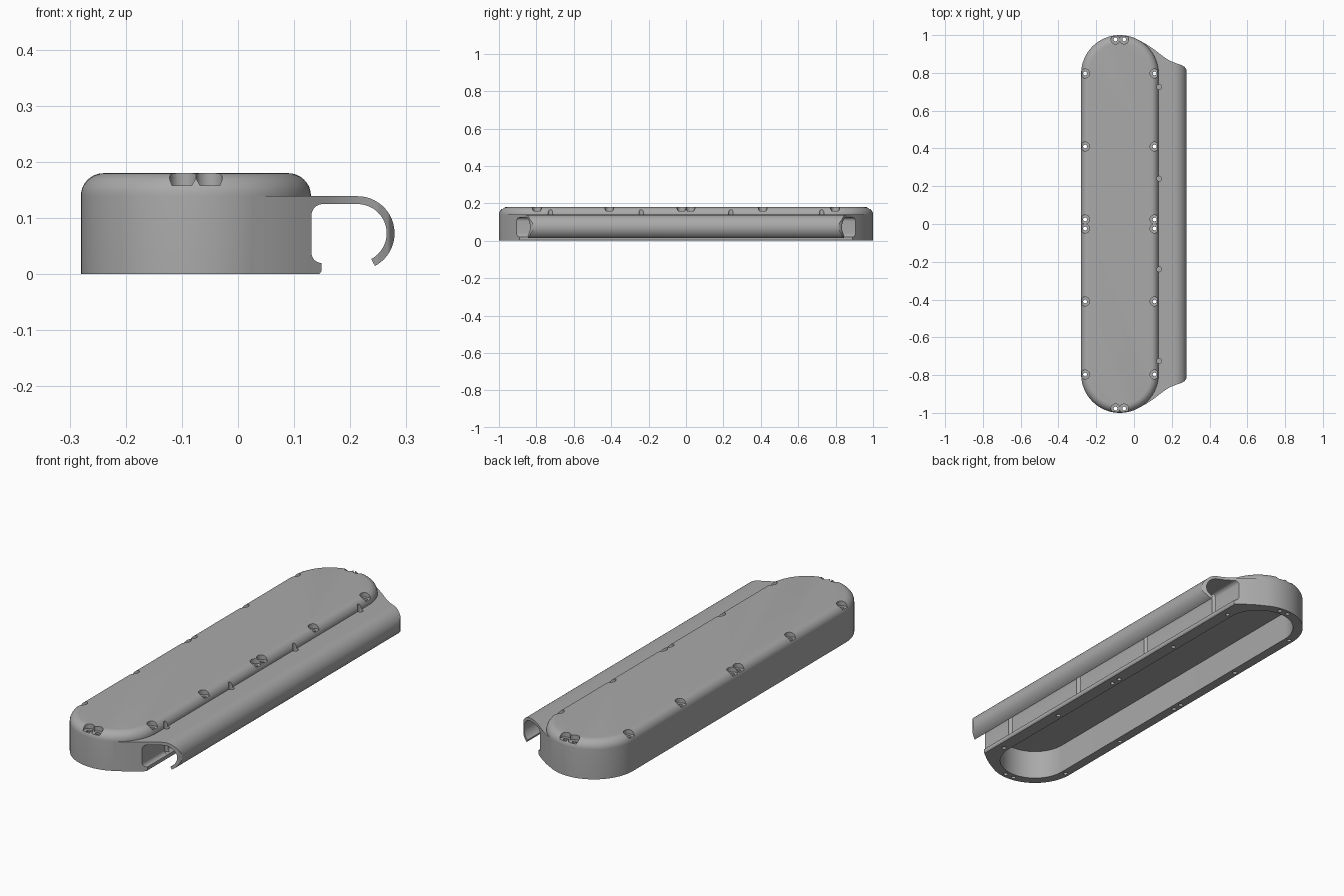
import bpy, bmesh, math
from math import sin, cos, radians

cube = bpy.data.objects.get("Cube")
if cube:
    bpy.data.objects.remove(cube, do_unlink=True)

grey = bpy.data.materials.new("mid grey")
grey.use_nodes = True
colour = (0.4, 0.4, 0.4, 1)
grey.diffuse_color = colour
grey.node_tree.nodes["Principled BSDF"].inputs["Base Color"].default_value = colour

CX, R, END = -0.075, 0.205, 0.795      # body axis, end radius, end centre
TOP, FILLET, RIM = 0.18, 0.04, 0.045


def loft(name, rings):
    """Closed solid through stacked rings of equal length."""
    bm = bmesh.new()
    loops = [[bm.verts.new(p) for p in ring] for ring in rings]
    n = len(loops[0])
    for a, b in zip(loops, loops[1:]):
        for i in range(n):
            j = (i + 1) % n
            bm.faces.new((a[i], a[j], b[j], b[i]))
    bm.faces.new(loops[0][::-1])
    bm.faces.new(loops[-1])
    bmesh.ops.recalc_face_normals(bm, faces=bm.faces)
    mesh = bpy.data.meshes.new(name)
    bm.to_mesh(mesh)
    bm.free()
    mesh.materials.append(grey)
    obj = bpy.data.objects.new(name, mesh)
    bpy.context.collection.objects.link(obj)
    return obj


def arc(cx, cy, r, start, stop, steps):
    angles = [radians(start + (stop - start) * i / steps) for i in range(steps + 1)]
    return [(cx + r * cos(a), cy + r * sin(a)) for a in angles]


def stadium(inset, z):
    r = R - inset
    outline = arc(CX, END, r, 0, 180, 32) + arc(CX, -END, r, 180, 360, 32)
    return [(x, y, z) for x, y in outline]


def post(name, x, y, steps):
    """Round cutter with stepped (radius, height) rings."""
    return loft(name, [[(px, py, z) for px, py in arc(x, y, r, 0, 345, 23)]
                       for r, z in steps])


def combine(target, tool, operation):
    mod = target.modifiers.new(operation, 'BOOLEAN')
    mod.operation, mod.solver, mod.object = operation, 'EXACT', tool
    bpy.context.view_layer.objects.active = target
    bpy.ops.object.modifier_apply(modifier=mod.name)
    bpy.data.objects.remove(tool, do_unlink=True)


# Long rounded body with a filleted top edge
rings = [stadium(0, 0)]
for step in range(9):
    a = radians(90 * step / 8)
    rings.append(stadium(FILLET * (1 - cos(a)), TOP - FILLET + FILLET * sin(a)))
case = loft("clip_case", rings)

# Side hook: cross-section with lower lip, channel and curled arm
section = [(-0.05, 0), (0.145, 0), (0.149, 0.006)]
section += arc(0.149, 0.038, 0.018, 270, 180, 8)
section += arc(0.151, 0.105, 0.02, 180, 90, 8)
section += arc(0.213, 0.073, 0.052, 90, -62, 28)
section += arc(0.213, 0.073, 0.066, -62, 90, 28)
section.append((-0.05, 0.139))
hook = loft("hook", [[(x, y, z) for x, z in section] for y in (-1.1, 1.1)])

# Trim the hook ends to the flared plan outline
flare = [(-0.06, 0.9), (0.028, 0.972), (0.065, 0.952), (0.1, 0.929), (0.13, 0.906),
         (0.16, 0.883), (0.19, 0.864), (0.22, 0.852), (0.25, 0.842),
         (0.268, 0.832), (0.277, 0.818), (0.285, 0.805)]
plan = flare + [(x, -y) for x, y in reversed(flare)]
trim = loft("hook_plan", [[(x, y, z) for x, y in plan] for z in (-0.1, 0.3)])
combine(hook, trim, 'INTERSECT')
combine(case, hook, 'UNION')

# Open cavity underneath
combine(case, loft("cavity", [stadium(RIM, -0.05), stadium(RIM, 0.14)]), 'DIFFERENCE')

# Counterbored screw holes around the rim
spots = [(CX + sx * 0.184, sy * y) for sx in (-1, 1) for sy in (-1, 1)
         for y in (0.024, 0.41, 0.797)]
spots += [(CX + sx * 0.023, sy * 0.977) for sx in (-1, 1) for sy in (-1, 1)]
for x, y in spots:
    cutter = post("screw_hole", x, y,
                  [(0.01, -0.05), (0.01, 0.158), (0.024, 0.158), (0.024, 0.25)])
    combine(case, cutter, 'DIFFERENCE')

# Vertical grooves in the channel wall, open through the arm
for y in (-0.725, -0.24, 0.24, 0.725):
    combine(case, post("groove", 0.133, y, [(0.013, 0.02), (0.013, 0.25)]), 'DIFFERENCE')

# Smooth curved surfaces, crisp edges
bpy.ops.object.select_all(action='DESELECT')
case.select_set(True)
bpy.context.view_layer.objects.active = case
bpy.ops.object.shade_smooth_by_angle(angle=radians(30))
